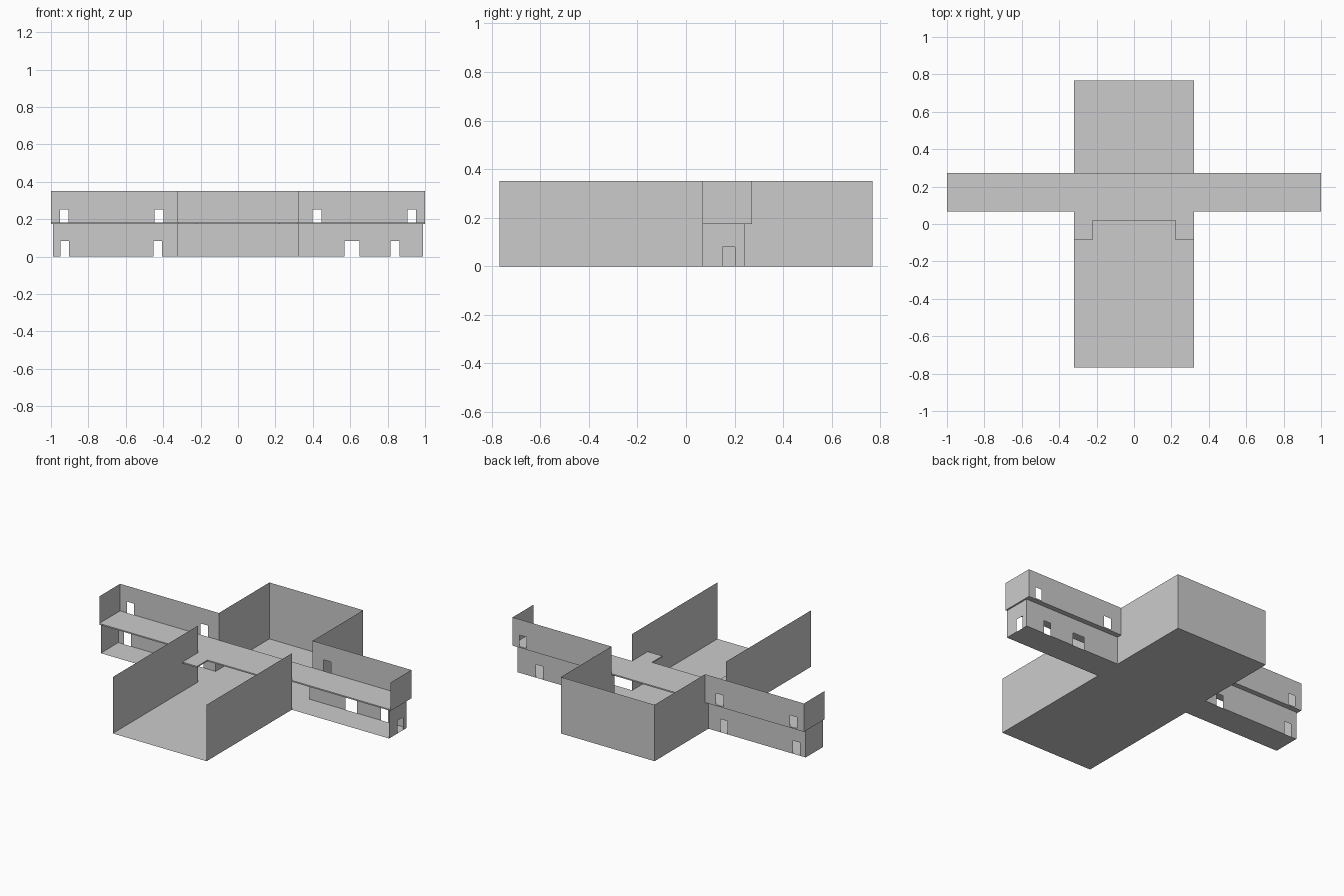
import bpy, bmesh

cube = bpy.data.objects.get("Cube")
if cube:
    bpy.data.objects.remove(cube, do_unlink=True)

# One plain grey for the whole building
grey = bpy.data.materials.new("plain_grey")
grey.use_nodes = True
grey.diffuse_color = (0.6, 0.6, 0.6, 1)
grey.node_tree.nodes["Principled BSDF"].inputs["Base Color"].default_value = (0.6, 0.6, 0.6, 1)

# Main dimensions
HALL_X, HALL_Y = 0.322, 0.768
WING_FRONT, LOW_BACK, UP_BACK = 0.068, 0.24, 0.272
LOW_X, UP_X = 0.99, 1.0
SLAB_LOW, SLAB_TOP, TOP = 0.174, 0.182, 0.35


def finish(name, bm):
    bmesh.ops.remove_doubles(bm, verts=bm.verts, dist=0.0001)
    mesh = bpy.data.meshes.new(name)
    bm.to_mesh(mesh)
    bm.free()
    mesh.materials.append(grey)
    obj = bpy.data.objects.new(name, mesh)
    bpy.context.collection.objects.link(obj)
    return obj


def wall(name, start, end, bottom, top, doors=(), sill=None, head=0.0):
    """Thin upright wall; doors are (from, to) distances along the wall."""
    bm = bmesh.new()
    dx, dy = end[0] - start[0], end[1] - start[1]
    length = (dx * dx + dy * dy) ** 0.5
    sill = bottom if sill is None else sill

    def panel(a, b, low, high):
        if b - a < 0.0001 or high - low < 0.0001:
            return
        corners = ((a, low), (b, low), (b, high), (a, high))
        bm.faces.new([bm.verts.new((start[0] + dx * s / length, start[1] + dy * s / length, z))
                      for s, z in corners])

    at = 0.0
    for a, b in sorted(doors):
        panel(at, a, bottom, top)
        panel(a, b, bottom, sill)
        panel(a, b, head, top)
        at = b
    panel(at, length, bottom, top)
    return finish(name, bm)


def plate(name, half_outline, z, thickness=0.0):
    """Flat plate from the +x half of its outline, mirrored across x."""
    outline = half_outline + [(-x, y) for x, y in reversed(half_outline)]
    bm = bmesh.new()
    face = bm.faces.new([bm.verts.new((x, y, z)) for x, y in outline])
    if thickness:
        out = bmesh.ops.extrude_face_region(bm, geom=[face], use_keep_orig=True)
        moved = [v for v in out["geom"] if isinstance(v, bmesh.types.BMVert)]
        bmesh.ops.translate(bm, verts=moved, vec=(0, 0, thickness))
        bmesh.ops.recalc_face_normals(bm, faces=bm.faces)
    return finish(name, bm)


# Cross-shaped ground floor
plate("ground_floor", [(HALL_X, -HALL_Y), (HALL_X, WING_FRONT), (LOW_X, WING_FRONT),
                       (LOW_X, LOW_BACK), (HALL_X, LOW_BACK), (HALL_X, HALL_Y)], 0)

# Upper floor with the notched balcony inside the hall
plate("upper_floor", [(0.222, 0.018), (0.222, -0.085), (HALL_X, -0.085), (HALL_X, WING_FRONT),
                      (UP_X, WING_FRONT), (UP_X, UP_BACK)], SLAB_LOW, SLAB_TOP - SLAB_LOW)

# Hall walls, open at the front
wall("hall_back_wall", (HALL_X, HALL_Y), (-HALL_X, HALL_Y), 0, TOP)

# Door positions along x in each wing
lower_doors = {"left": [(0.57, 0.65), (0.815, 0.863)],
               "right": [(0.405, 0.453), (0.903, 0.95)]}
upper_doors = [(0.398, 0.447), (0.906, 0.953)]

for side, s in (("left", 1), ("right", -1)):
    hx = s * HALL_X
    wall(f"{side}_hall_front_wall", (hx, -HALL_Y), (hx, WING_FRONT), 0, TOP)
    wall(f"{side}_hall_rear_lower_wall", (hx, LOW_BACK), (hx, HALL_Y), 0, SLAB_LOW)
    wall(f"{side}_hall_rear_upper_wall", (hx, UP_BACK), (hx, HALL_Y), SLAB_LOW, TOP)

    # Wing back walls with doorways
    wall(f"{side}_wing_lower_back_wall", (hx, LOW_BACK), (s * LOW_X, LOW_BACK), 0, SLAB_LOW,
         [(a - HALL_X, b - HALL_X) for a, b in lower_doors[side]], head=0.082)
    wall(f"{side}_wing_upper_back_wall", (hx, UP_BACK), (s * UP_X, UP_BACK), SLAB_LOW, TOP,
         [(a - HALL_X, b - HALL_X) for a, b in upper_doors], sill=SLAB_TOP, head=0.252)

    # Wing end walls, with an outside door on the left only
    end_door = [(0.082, 0.134)] if s > 0 else []
    wall(f"{side}_wing_lower_end_wall", (s * LOW_X, WING_FRONT), (s * LOW_X, LOW_BACK),
         0, SLAB_LOW, end_door, head=0.08)
    wall(f"{side}_wing_upper_end_wall", (s * UP_X, WING_FRONT), (s * UP_X, UP_BACK), SLAB_LOW, TOP)
